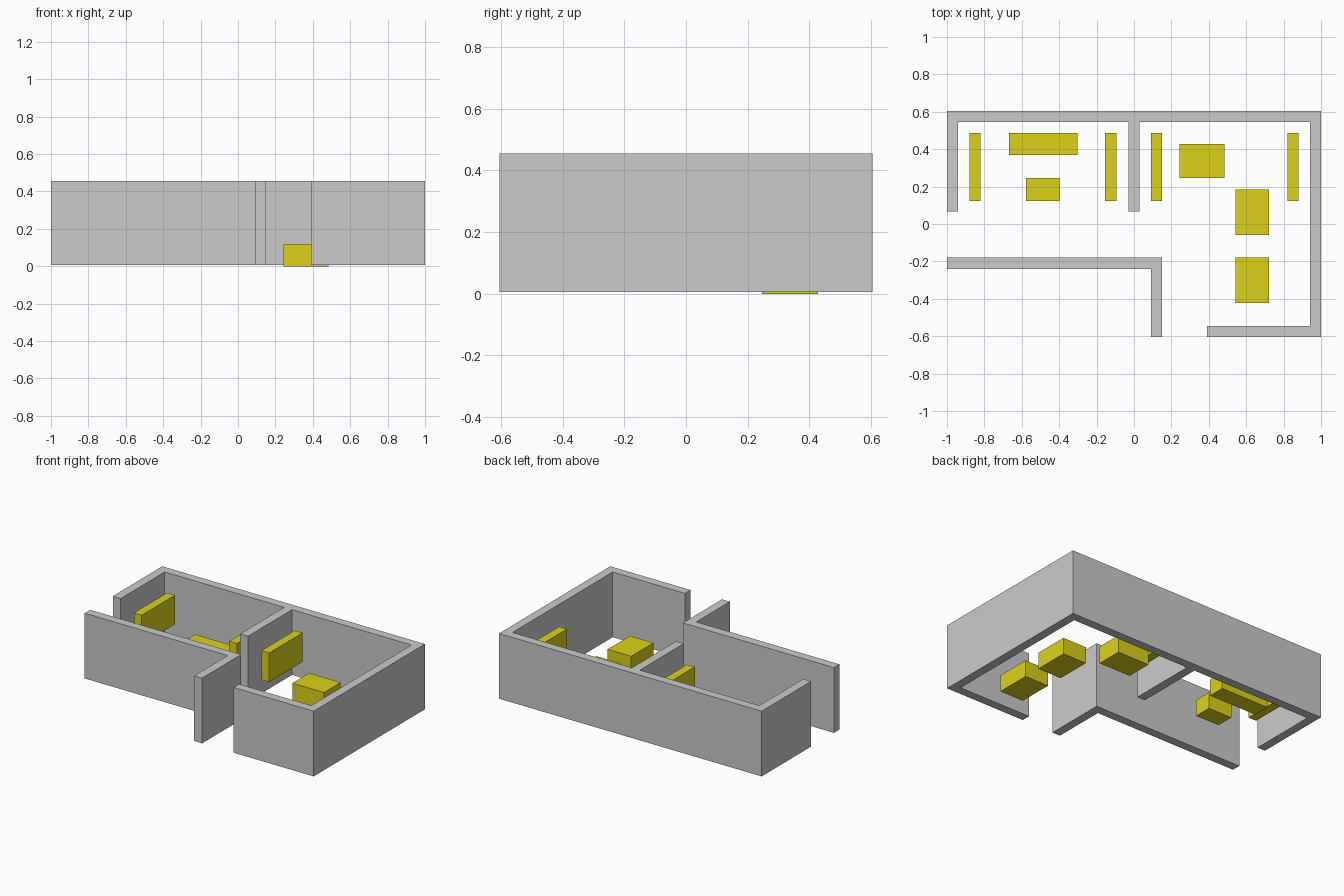
import bpy, bmesh

if "Cube" in bpy.data.objects:
    bpy.data.objects.remove(bpy.data.objects["Cube"])

T = 0.06           # wall thickness
X, Y = 1.0, 0.605  # outer half sizes
BASE, TOP = 0.006, 0.455

yellow = bpy.data.materials.new("yellow")
yellow.diffuse_color = (0.72, 0.64, 0.01, 1)
yellow.use_nodes = True
yellow.node_tree.nodes["Principled BSDF"].inputs["Base Color"].default_value = yellow.diffuse_color


def prism(name, outline, z0, z1, mat=None):
    """Extrude a plan outline from z0 up to z1."""
    bm = bmesh.new()
    face = bm.faces.new([bm.verts.new((x, y, z0)) for x, y in outline])
    ext = bmesh.ops.extrude_face_region(bm, geom=[face])
    top = [g for g in ext["geom"] if isinstance(g, bmesh.types.BMVert)]
    bmesh.ops.translate(bm, verts=top, vec=(0, 0, z1 - z0))
    bmesh.ops.recalc_face_normals(bm, faces=bm.faces[:])
    mesh = bpy.data.meshes.new(name)
    bm.to_mesh(mesh)
    bm.free()
    if mat:
        mesh.materials.append(mat)
    obj = bpy.data.objects.new(name, mesh)
    bpy.context.collection.objects.link(obj)
    return obj


def box(name, x0, x1, y0, y1, z0, z1):
    return prism(name, [(x0, y0), (x1, y0), (x1, y1), (x0, y1)], z0, z1, yellow)


# Outer wall with the room divider, one continuous plan outline
END = 0.067
prism("outer_wall", [
    (-X, Y), (-X, END), (-X + T, END), (-X + T, Y - T),
    (-T / 2, Y - T), (-T / 2, END), (T / 2, END), (T / 2, Y - T),
    (X - T, Y - T), (X - T, -Y + T), (0.39, -Y + T), (0.39, -Y),
    (X, -Y), (X, Y)], BASE, TOP)

# L-shaped corridor wall
prism("corridor_wall", [
    (-X, -0.18), (-X, -0.24), (0.09, -0.24), (0.09, -Y),
    (0.15, -Y), (0.15, -0.18)], BASE, TOP)

# Hanging panels beside each room's side walls
for name, x in (("left_room_left_panel", -0.85), ("left_room_right_panel", -0.124),
                ("right_room_left_panel", 0.121), ("right_room_right_panel", 0.85)):
    box(name, x - 0.03, x + 0.03, 0.124, 0.487, 0.15, 0.35)

# Low furniture blocks
box("long_counter", -0.667, -0.303, 0.37, 0.487, BASE, 0.12)
box("small_table", -0.578, -0.398, 0.124, 0.246, BASE, 0.12)
box("wide_table", 0.242, 0.483, 0.246, 0.427, 0.0, 0.12)
for name, y in (("rear_table", 0.063), ("front_table", -0.301)):
    box(name, 0.543, 0.723, y - 0.121, y + 0.121, BASE, 0.12)
